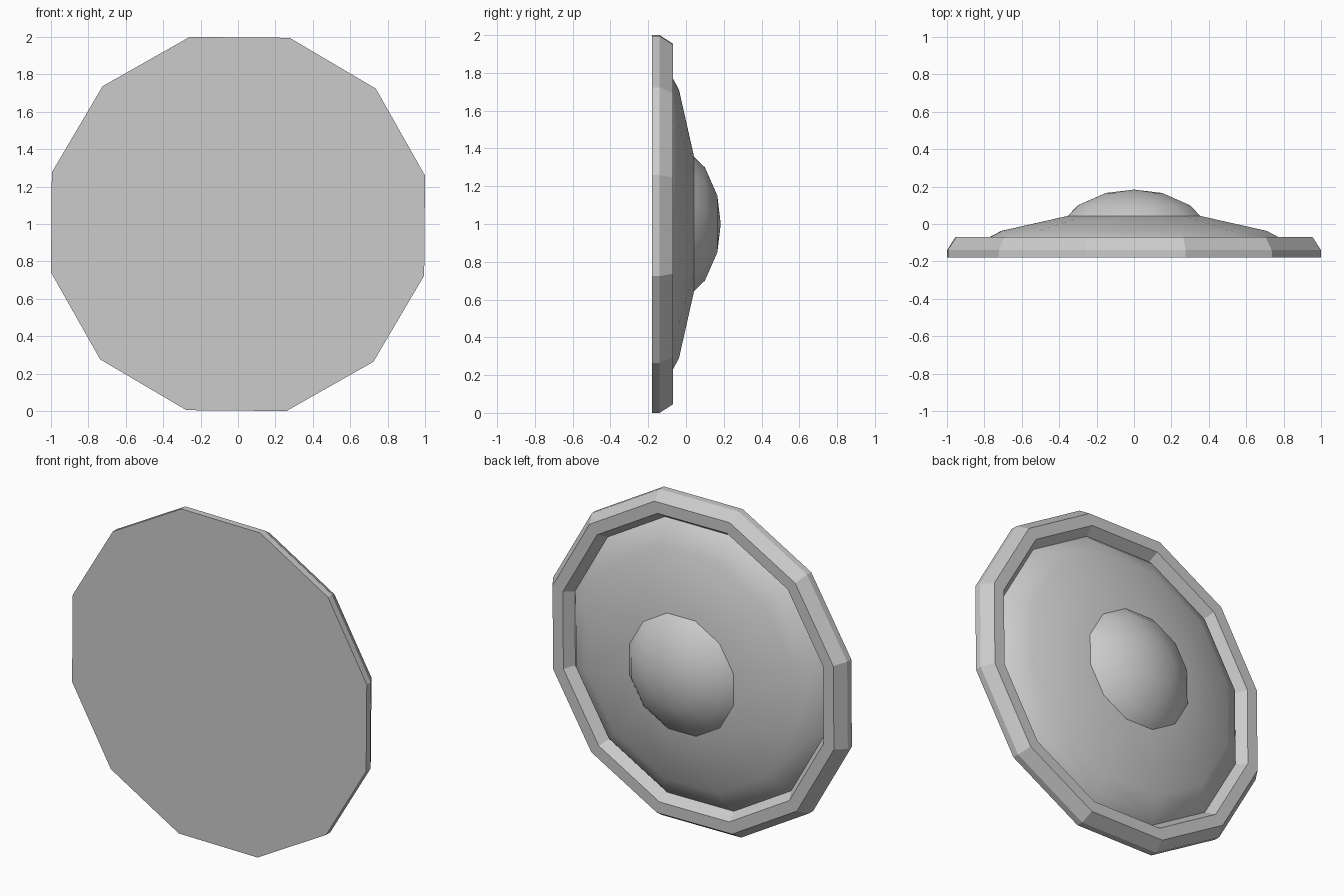
import bpy
import bmesh
import math

cube = bpy.data.objects.get("Cube")
if cube:
    bpy.data.objects.remove(cube, do_unlink=True)

SIDES = 12
TURN = math.radians(14.5)          # puts flat sides at top, bottom, left and right
CORNER = 1 / math.cos(TURN)        # flat-side radius to corner radius

grey = bpy.data.materials.new("plain_grey")
grey.use_nodes = True
tone = (0.6, 0.6, 0.6, 1)
grey.diffuse_color = tone
grey.node_tree.nodes["Principled BSDF"].inputs["Base Color"].default_value = tone


def lathe(name, profile, smooth_angle=None):
    """Turn (radius, y) points around the y axis; radius 0 makes a pole."""
    bm = bmesh.new()
    rings = []
    for radius, y in profile:
        if radius == 0:
            rings.append([bm.verts.new((0, y, 1))])
            continue
        ring = []
        for i in range(SIDES):
            a = TURN + math.tau * i / SIDES
            r = radius * CORNER
            ring.append(bm.verts.new((r * math.cos(a), y, 1 + r * math.sin(a))))
        rings.append(ring)
    for lower, upper in zip(rings, rings[1:]):
        for i in range(SIDES):
            j = (i + 1) % SIDES
            corners = [lower[i % len(lower)], lower[j % len(lower)],
                       upper[j % len(upper)], upper[i % len(upper)]]
            bm.faces.new(list(dict.fromkeys(corners)))
    # Close an open first ring with a flat cap
    if len(rings[0]) > 1:
        bm.faces.new(rings[0])
    if len(rings[-1]) > 1:
        bm.faces.new(rings[-1])
    bmesh.ops.recalc_face_normals(bm, faces=bm.faces)
    mesh = bpy.data.meshes.new(name)
    bm.to_mesh(mesh)
    bm.free()
    mesh.materials.append(grey)
    obj = bpy.data.objects.new(name, mesh)
    bpy.context.collection.objects.link(obj)
    if smooth_angle:
        bpy.ops.object.select_all(action="DESELECT")
        obj.select_set(True)
        bpy.context.view_layer.objects.active = obj
        bpy.ops.object.shade_smooth_by_angle(angle=math.radians(smooth_angle))
    return obj


# Flat front plate with a raised, chamfered rim and an inner groove wall
lathe("rim_plate", [(1.0, -0.18), (1.0, -0.14), (0.955, -0.07),
                    (0.885, -0.07), (0.845, -0.13)])

# Shallow cone with a bevelled outer edge
lathe("shallow_dome", [(0.85, -0.135), (0.813, -0.092), (0.71, -0.037),
                       (0.355, 0.043)], 28)

# Rounded centre boss
lathe("centre_boss", [(0.355, 0.042), (0.30, 0.10), (0.15, 0.166), (0, 0.184)], 35)
